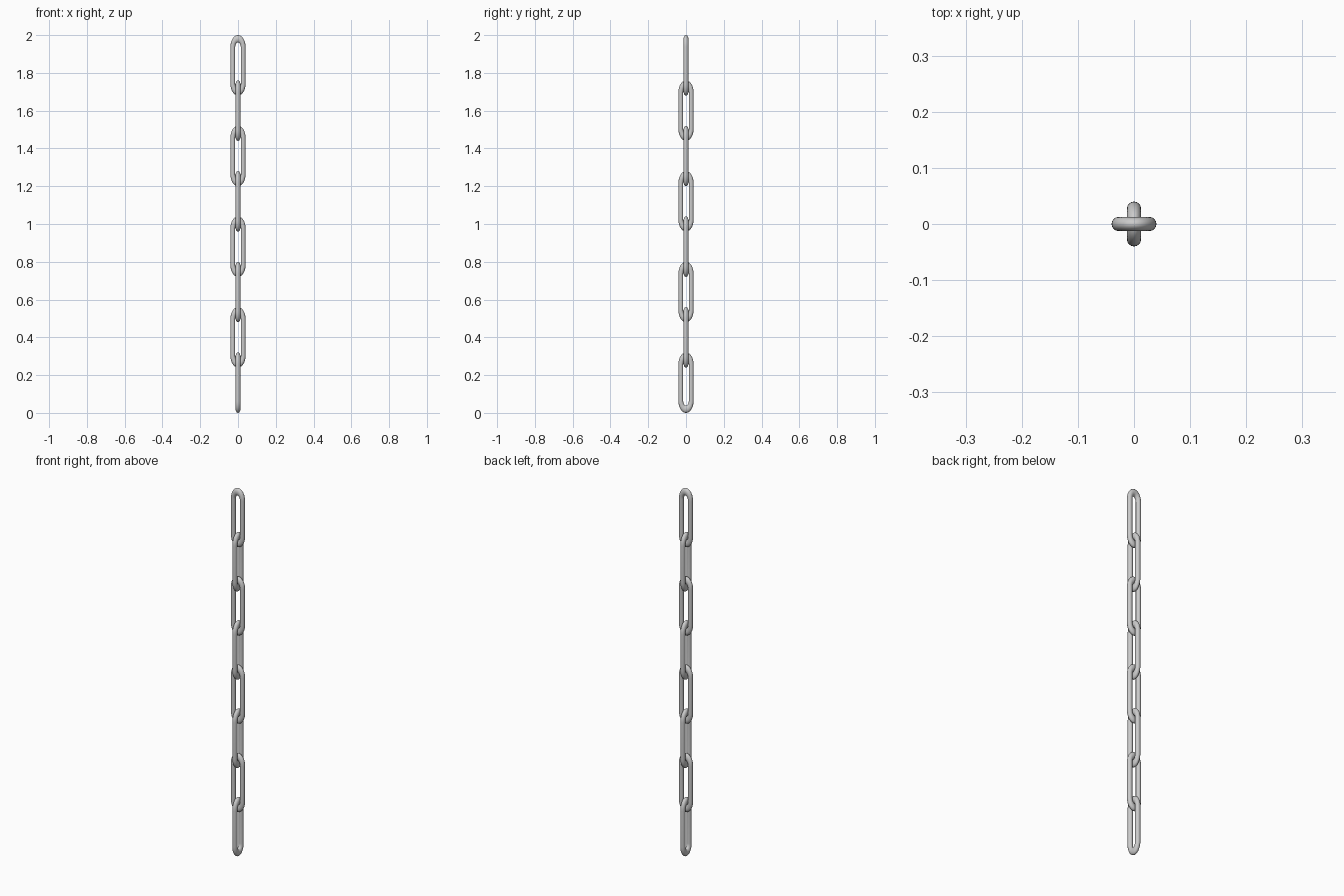
import bpy, bmesh, math
from mathutils import Vector

if "Cube" in bpy.data.objects:
    bpy.data.objects.remove(bpy.data.objects["Cube"])

LINKS, LENGTH, PITCH = 8, 0.32, 0.24
WIRE = 0.0127          # wire radius
BEND = 0.04 - WIRE     # bend radius of the wire centre line
STRETCH = 1.55         # ends are elongated along the chain
ARC, SIDES = 16, 16


def link_mesh():
    """Stadium-shaped ring in the xz plane, with ends stretched in z."""
    half = LENGTH / 2 / STRETCH - 0.04
    path = []
    for start, cz in ((0, half), (math.pi, -half)):
        for i in range(ARC + 1):
            a = start + math.pi * i / ARC
            path.append((a, cz))
    bm = bmesh.new()
    rings = []
    for a, cz in path:
        ring = []
        for j in range(SIDES):
            t = 2 * math.pi * j / SIDES
            r = BEND + WIRE * math.cos(t)
            ring.append(bm.verts.new(Vector((
                r * math.cos(a), WIRE * math.sin(t),
                (cz + r * math.sin(a)) * STRETCH))))
        rings.append(ring)
    for k, ring in enumerate(rings):
        nxt = rings[(k + 1) % len(rings)]
        for j in range(SIDES):
            n = (j + 1) % SIDES
            bm.faces.new((ring[j], ring[n], nxt[n], nxt[j]))
    bmesh.ops.recalc_face_normals(bm, faces=bm.faces)
    for f in bm.faces:
        f.smooth = True
    mesh = bpy.data.meshes.new("chain_link")
    bm.to_mesh(mesh)
    bm.free()
    return mesh


# Chain: each link turned a quarter from its neighbour
mesh = link_mesh()
for i in range(LINKS):
    link = bpy.data.objects.new(f"chain_link_{i + 1}", mesh)
    link.location.z = 2 - LENGTH / 2 - i * PITCH
    link.rotation_euler.z = math.pi / 2 * (i % 2)
    bpy.context.collection.objects.link(link)
